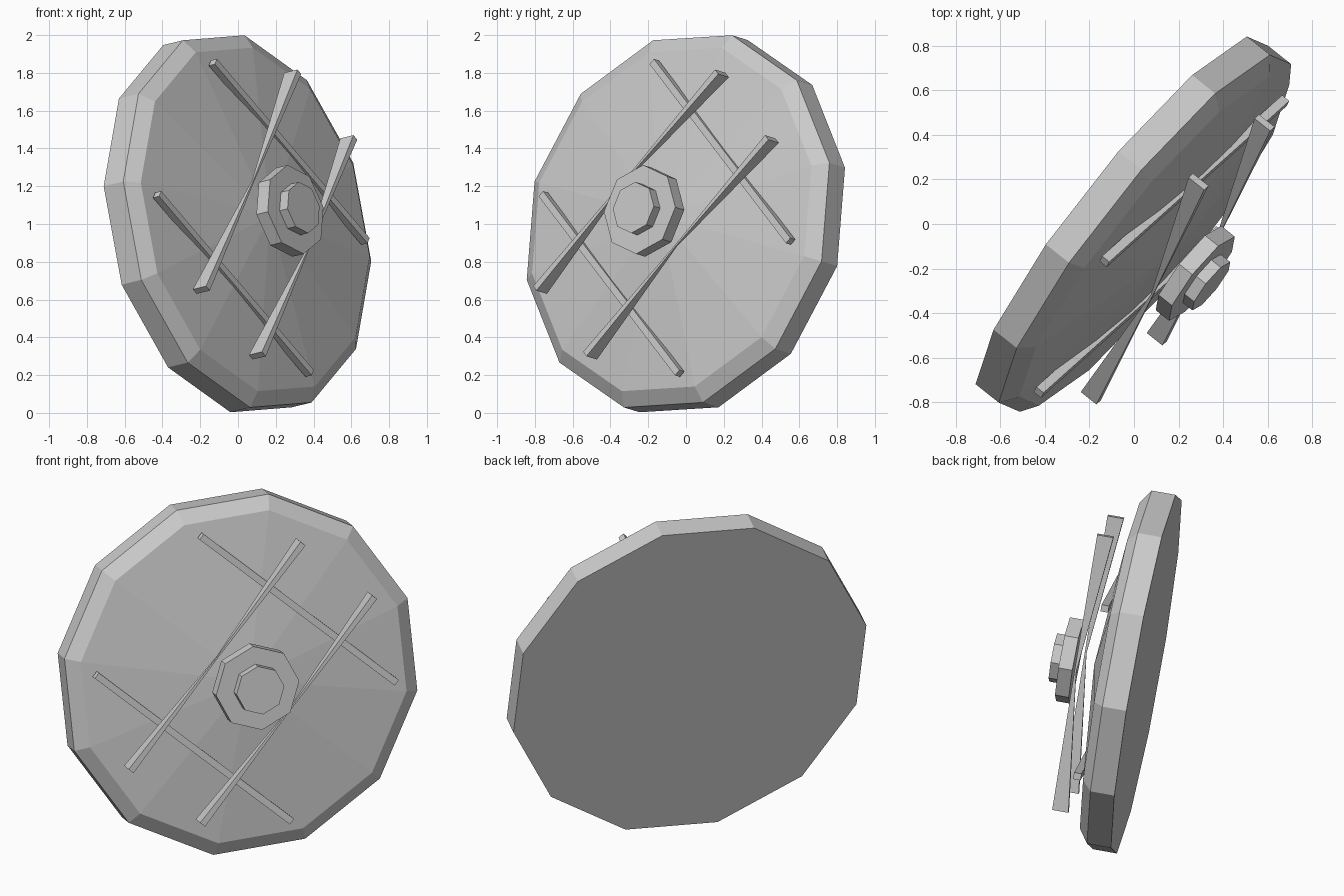
import bpy, bmesh, math
from mathutils import Matrix, Vector

cube = bpy.data.objects.get("Cube")
if cube:
    bpy.data.objects.remove(cube, do_unlink=True)

grey = bpy.data.materials.new("plain_grey")
grey.use_nodes = True
grey.diffuse_color = (0.6, 0.6, 0.6, 1)
grey.node_tree.nodes["Principled BSDF"].inputs["Base Color"].default_value = (0.6, 0.6, 0.6, 1)

# Leaning frame: local z is the facing direction, local y runs along the braces
facing = Vector((0.768, -0.611, 0.189)).normalized()
along = Vector((0.308, 0.612, 0.729))
along = (along - facing * along.dot(facing)).normalized()
across = along.cross(facing)
frame = Matrix.Translation((0.049, -0.042, 1.014)) @ Matrix((across, along, facing)).transposed().to_4x4()


def finish(name, bm):
    bmesh.ops.recalc_face_normals(bm, faces=bm.faces)
    mesh = bpy.data.meshes.new(name)
    bm.to_mesh(mesh)
    bm.free()
    mesh.materials.append(grey)
    obj = bpy.data.objects.new(name, mesh)
    obj.matrix_world = frame
    bpy.context.collection.objects.link(obj)


def loft(bm, rings, tip=None):
    """Skin closed rings of points; cap the start, and cap or point the end."""
    loops = [[bm.verts.new(p) for p in ring] for ring in rings]
    count = len(loops[0])
    for a, b in zip(loops, loops[1:]):
        for i in range(count):
            j = (i + 1) % count
            bm.faces.new((a[i], a[j], b[j], b[i]))
    bm.faces.new(loops[0])
    if tip is None:
        bm.faces.new(loops[-1])
    else:
        apex = bm.verts.new(tip)
        for i in range(count):
            bm.faces.new((loops[-1][i], loops[-1][(i + 1) % count], apex))


def turned(name, sides, profile, tip=None):
    bm = bmesh.new()
    rings = []
    for radius, height in profile:
        angles = [math.tau * i / sides for i in range(sides)]
        rings.append([(radius * math.sin(a), radius * math.cos(a), height) for a in angles])
    loft(bm, rings, tip)
    finish(name, bm)


def section(x, y, width, low, high):
    w = width / 2
    return [(x - w, y, low), (x + w, y, low), (x + w, y, high), (x - w, y, high)]


# Twelve-sided disc with a bevelled rim and shallow conical face
turned("disc", 12, [(1.026, -0.135), (1.026, 0), (0.947, 0.055)], tip=(0, 0, 0.158))

# Stepped octagonal boss
turned("boss_base", 8, [(0.24, 0.255), (0.24, 0.333)])
turned("boss_cap", 8, [(0.138, 0.333), (0.138, 0.388)])

for side, label in ((-1, "first"), (1, "second")):
    # Long braces, pinched beside the boss and wide at both ends
    bm = bmesh.new()
    x = side * 0.264
    loft(bm, [section(x, -0.787, 0.036, 0.146, 0.237),
              section(x, 0, 0.008, 0.23, 0.24),
              section(x, 0.787, 0.036, 0.146, 0.237)])
    finish(label + "_brace", bm)

    # Straight slats lying across the face
    bm = bmesh.new()
    y = side * 0.48
    ends = [section(y, end * 0.72, 0.038, 0.076, 0.118) for end in (-1, 1)]
    loft(bm, [[(b, a, c) for a, b, c in ring] for ring in ends])
    finish(label + "_slat", bm)
